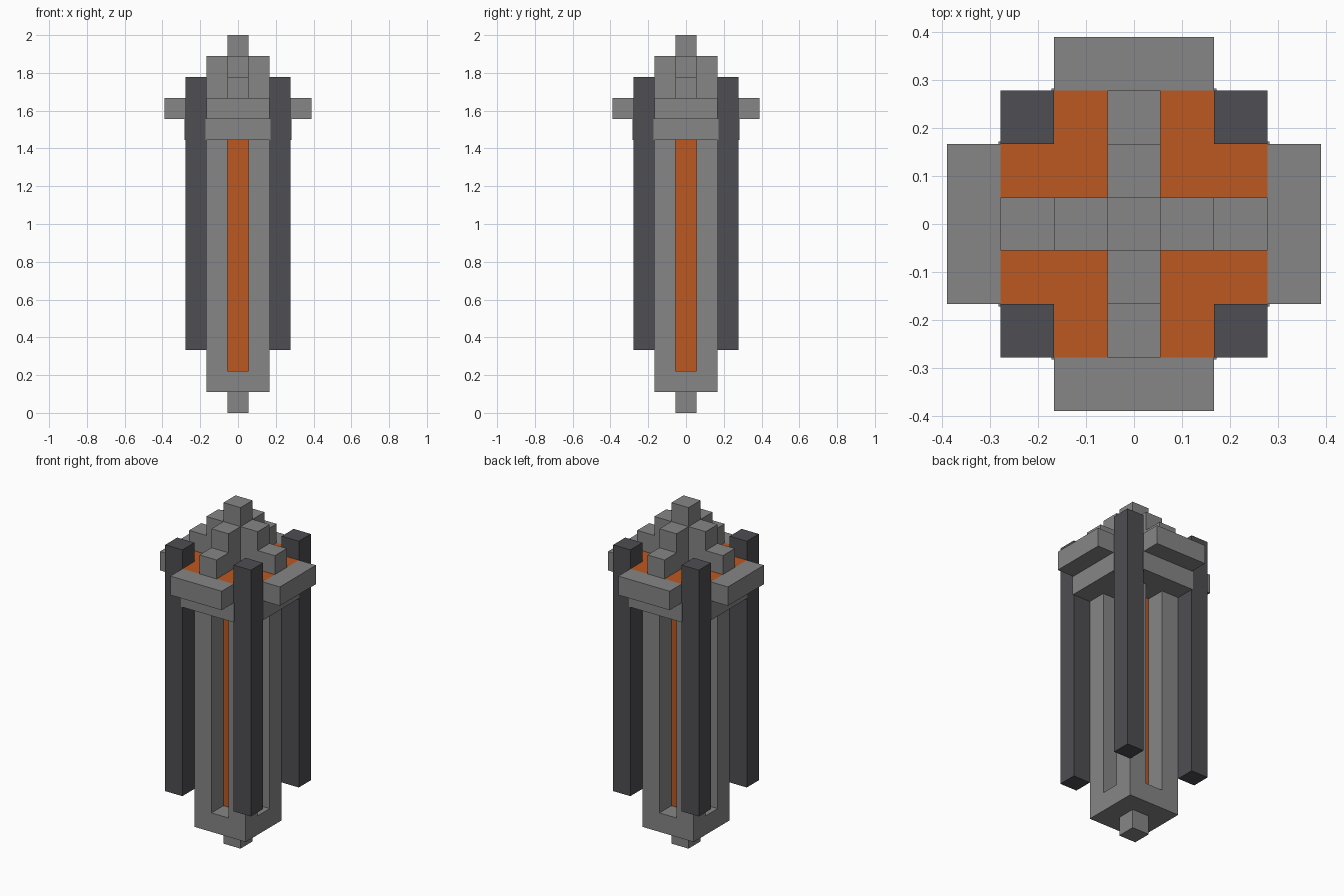
import bpy
import bmesh
from mathutils import Matrix, Vector

U = 2 / 18  # one block; the model is 18 blocks tall

cube = bpy.data.objects.get("Cube")
if cube:
    bpy.data.objects.remove(cube, do_unlink=True)


def material(name, rgb):
    m = bpy.data.materials.new(name)
    m.use_nodes = True
    m.diffuse_color = (*rgb, 1)
    m.node_tree.nodes["Principled BSDF"].inputs["Base Color"].default_value = (*rgb, 1)
    return m


GREY = material("stone grey", (0.24, 0.24, 0.24))
DARK = material("dark grey", (0.077, 0.075, 0.084))
ORANGE = material("burnt orange", (0.50, 0.098, 0.015))


def blocks(name, mat, boxes):
    """Make one object from boxes given as (centre x, centre y, size x, size y, z0, z1) in blocks."""
    bm = bmesh.new()
    for x, y, sx, sy, z0, z1 in boxes:
        place = Matrix.Translation(Vector((x, y, (z0 + z1) / 2)) * U)
        size = Matrix.Diagonal((sx * U, sy * U, (z1 - z0) * U, 1))
        bmesh.ops.create_cube(bm, size=1, matrix=place @ size)
    mesh = bpy.data.meshes.new(name)
    bm.to_mesh(mesh)
    bm.free()
    mesh.materials.append(mat)
    obj = bpy.data.objects.new(name, mesh)
    bpy.context.collection.objects.link(obj)
    return obj


def plus(z0, z1, grow=0):
    """Plus-shaped layer: a wide bar and two side pieces."""
    w = 3 + 2 * grow
    return [(0, 0, 5 + 2 * grow, w, z0, z1)] + [
        (0, s * (2 + grow), w, 1, z0, z1) for s in (-1, 1)]


CORNERS = {"front_right": (-1, -1), "front_left": (1, -1),
           "back_right": (-1, 1), "back_left": (1, 1)}
SIDES = {"front": (0, -1), "back": (0, 1), "right": (-1, 0), "left": (1, 0)}

# Foot, base and glowing core
blocks("foot", GREY, [(0, 0, 1, 1, 0, 1)])
blocks("base", GREY, [(0, 0, 3, 3, 1, 2)])
blocks("core", ORANGE, [(0, 0, 1, 1, 2, 13)])

# Frame pillars and outer posts
for corner, (x, y) in CORNERS.items():
    blocks(f"{corner}_pillar", GREY, [(x, y, 1, 1, 2, 13)])
    blocks(f"{corner}_post", DARK, [(2 * x, 2 * y, 1, 1, 3, 16)])

# Collar and orange cap
blocks("collar", GREY, plus(13, 14, 0.04))
blocks("cap", ORANGE, plus(14, 15))

# Rim plates and stepped crown arms
for side, (x, y) in SIDES.items():
    blocks(f"{side}_rim", GREY,
           [(3 * x, 3 * y, 1 + 2 * abs(y), 1 + 2 * abs(x), 14, 15)])
    blocks(f"{side}_crown_step", GREY,
           [(x, y, 1, 1, 15, 17), (2 * x, 2 * y, 1, 1, 15, 16)])
blocks("crown_tip", GREY, [(0, 0, 1, 1, 15, 18)])
